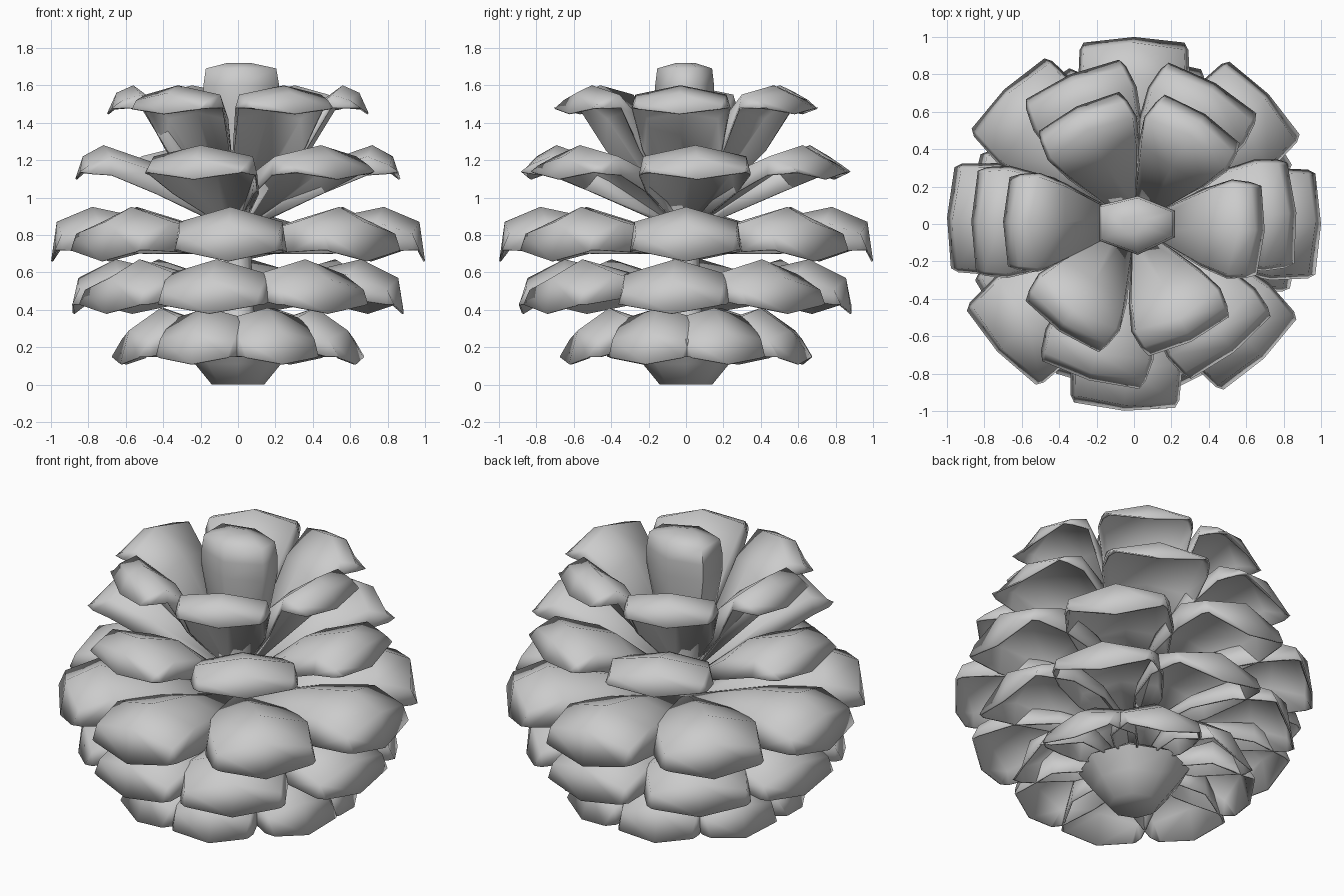
import bpy, bmesh, math
from mathutils import Matrix, Vector

cube = bpy.data.objects.get("Cube")
if cube:
    bpy.data.objects.remove(cube, do_unlink=True)

GREY = (0.6, 0.6, 0.6, 1)
mat = bpy.data.materials.new("pale grey")
mat.use_nodes = True
mat.diffuse_color = GREY
mat.node_tree.nodes["Principled BSDF"].inputs["Base Color"].default_value = GREY


def finish(bm, name):
    bmesh.ops.recalc_face_normals(bm, faces=bm.faces)
    mesh = bpy.data.meshes.new(name)
    bm.to_mesh(mesh)
    bm.free()
    mesh.materials.append(mat)
    ob = bpy.data.objects.new(name, mesh)
    bpy.context.collection.objects.link(ob)
    bpy.ops.object.select_all(action='DESELECT')
    ob.select_set(True)
    bpy.context.view_layer.objects.active = ob
    bpy.ops.object.shade_smooth_by_angle(angle=math.radians(75))
    return ob


def bridge(bm, rings, closed):
    """Join successive rows of vertices with quads."""
    for a, b in zip(rings, rings[1:]):
        n = len(a)
        for i in range(n if closed else n - 1):
            j = (i + 1) % n
            bm.faces.new((a[i], a[j], b[j], b[i]))


# Every petal is an upturned scoop: ridge, two shoulders and a rim folded down.
# Profile rows run from root to tip: radius, ridge height, rim height.
WIDTHS = (0.2, 0.8, 1.0, 0.97, 0.9)
SLOPES = (0.1, 0.7, 1.0, 0.8, 0.0)
SETBACK = (0, 0, 0.05, 0.04, 0.03)


def petal_tier(name, profile, half_width, drop, angles):
    bm = bmesh.new()
    for deg in angles:
        turn = Matrix.Rotation(math.radians(deg), 3, 'Z')
        rows = []
        for (r, ridge, rim), w, d, back in zip(profile, WIDTHS, SLOPES, SETBACK):
            shoulder = ridge - d * drop if d else (ridge + 7 * rim) / 8
            heights = {0: ridge, 0.92: shoulder, 1: rim}
            rows.append([bm.verts.new(turn @ Vector((r - back * abs(s), s * w * half_width,
                                                     heights[abs(s)])))
                         for s in (-1, -0.92, 0, 0.92, 1)])
        bridge(bm, rows, False)
    ob = finish(bm, name)
    solid = ob.modifiers.new("thickness", 'SOLIDIFY')
    solid.thickness = 0.01
    solid.offset = -1


petal_tier("bottom_petals", [(.08, .26, .24), (.28, .36, .2), (.44, .41, .2),
                             (.62, .29, .15), (.67, .11, .15)],
           .24, .06, (20, 65, 110, 155, 200, 248, 291, 341))
petal_tier("lower_petals", [(.06, .48, .44), (.36, .6, .46), (.66, .67, .46),
                            (.86, .57, .43), (.89, .38, .43)],
           .3, .08, (38, 84, 130, 173, 217, 260, 303, 355))
petal_tier("middle_petals", [(.05, .74, .7), (.45, .88, .7), (.78, .95, .71),
                             (.97, .87, .72), (1.0, .66, .72)],
           .3, .08, (0, 44, 90, 134, 178, 223, 267, 314))
petal_tier("upper_petals", [(.08, .88, .85), (.43, 1.18, 1.02), (.72, 1.28, 1.12),
                            (.83, 1.22, 1.13), (.87, 1.1, 1.14)],
           .3, .06, (4, 60, 113, 179, 254, 308))
petal_tier("top_petals", [(.08, .95, .92), (.37, 1.46, 1.25), (.56, 1.6, 1.48),
                          (.65, 1.56, 1.48), (.7, 1.45, 1.48)],
           .265, .05, (-3, 57, 116, 179, 235, 296))


def lofted(name, outline, levels):
    """Stack scaled copies of an outline and cap both ends."""
    bm = bmesh.new()
    rings = [[bm.verts.new((x * k, y * k, z)) for x, y in outline] for z, k in levels]
    bridge(bm, rings, True)
    bm.faces.new(rings[0])
    bm.faces.new(rings[-1])
    return finish(bm, name)


# Central stem with a flared cup at its foot
circle = [(math.cos(math.tau * i / 8), math.sin(math.tau * i / 8)) for i in range(8)]
lofted("core", circle, [(0, .14), (.11, .23), (.22, .31), (.28, .22), (.34, .09),
                        (.7, .07), (1.0, .1)])

# Closed upright bud in the centre
hexagon = [(.22, -.07), (.22, .07), (.02, .15), (-.185, .1), (-.185, -.09), (.02, -.165)]
lofted("bud", hexagon, [(.9, .3), (1.2, .75), (1.5, 1), (1.6, 1), (1.69, .93), (1.72, .3)])
